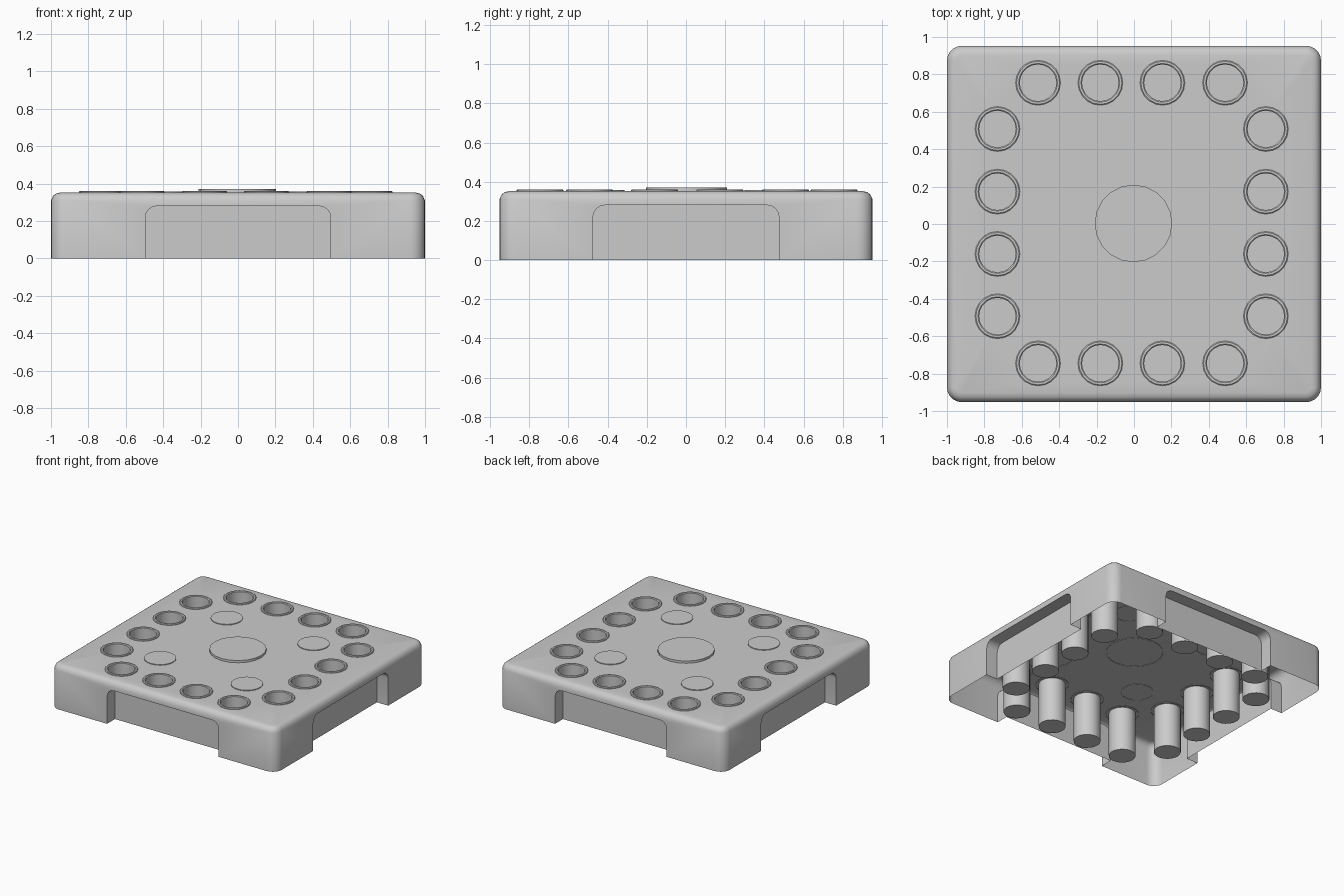
import bpy, bmesh
from math import sin, cos, pi
from mathutils import Matrix, Vector

if "Cube" in bpy.data.objects:
    bpy.data.objects.remove(bpy.data.objects["Cube"])

HX, HY, R, N = 1.0, 0.953, 0.08, 5      # half sizes, corner radius, corner segments
WALL_Z, TOP_Z = 0.31, 0.352
CUP_R, SIDES = 0.098, 20


def finish(name, bm, recalc=True):
    bmesh.ops.remove_doubles(bm, verts=bm.verts, dist=1e-4)
    if recalc:
        bmesh.ops.recalc_face_normals(bm, faces=bm.faces)
    me = bpy.data.meshes.new(name)
    bm.to_mesh(me)
    bm.free()
    ob = bpy.data.objects.new(name, me)
    bpy.context.collection.objects.link(ob)
    bpy.ops.object.select_all(action='DESELECT')
    ob.select_set(True)
    bpy.context.view_layer.objects.active = ob
    bpy.ops.object.shade_smooth_by_angle(angle=0.6)
    return ob


def ring(bm, inset, z):
    """Rounded rectangle loop of vertices."""
    out = []
    for k, (sx, sy) in enumerate([(1, 1), (-1, 1), (-1, -1), (1, -1)]):
        for i in range(N + 1):
            a = (k + i / N) * pi / 2
            out.append(bm.verts.new((sx * (HX - R) + (R - inset) * cos(a),
                                     sy * (HY - R) + (R - inset) * sin(a), z)))
    return out


def arch(a, h=0.28, r=0.06):
    """Recess outline: upright sides, rounded upper corners."""
    left = [(-a, 0)] + [(-a + r - r * cos(t * pi / 8), h - r + r * sin(t * pi / 8))
                        for t in range(5)]
    return left + [(-u, z) for u, z in reversed(left)]


def circle(cx, cy, r, z):
    return [Vector((cx + r * cos(2 * pi * i / SIDES), cy + r * sin(2 * pi * i / SIDES), z))
            for i in range(SIDES)]


def lathe(bm, cx, cy, profile):
    """Revolve (radius, z) points about an upright axis and cap the last ring."""
    rows = [[bm.verts.new(p) for p in circle(cx, cy, r, z)] for r, z in profile]
    for a, b in zip(rows, rows[1:]):
        for i in range(SIDES):
            j = (i + 1) % SIDES
            bm.faces.new((a[i], a[j], b[j], b[i]))
    bm.faces.new(rows[-1])


# Cup positions around the border
cups = [(x, y) for y in (0.755, -0.745) for x in (-0.513, -0.18, 0.152, 0.487)]
cups += [(x, y) for x in (-0.73, 0.705) for y in (0.508, 0.173, -0.16, -0.493)]

# Housing: rounded corners and top edge
bm = bmesh.new()
rings = [ring(bm, i, z) for i, z in
         [(0, 0), (0, WALL_Z), (0.012, 0.335), (0.028, 0.347), (0.05, TOP_Z)]]
count = len(rings[0])
for level, (lo, hi) in enumerate(zip(rings, rings[1:])):
    for i in range(count):
        if level == 0 and i % (N + 1) == N:
            continue                      # flat walls are built below
        j = (i + 1) % count
        bm.faces.new((lo[i], lo[j], hi[j], hi[i]))

# Housing: four flat walls, each with a recessed arched panel
for k in range(4):
    half, dist, a = (HX - R, HY, 0.495) if k % 2 == 0 else (HY - R, HX, 0.475)
    rot = Matrix.Rotation(k * pi / 2, 3, 'Z')

    def put(pts, depth):
        return [bm.verts.new(rot @ Vector((u, depth - dist, z))) for u, z in pts]

    outline = arch(a)
    bm.faces.new(put([(-half, 0)] + outline + [(half, 0), (half, WALL_Z), (-half, WALL_Z)], 0))
    front, back = put(outline, 0), put(outline, 0.1)
    for i in range(len(outline) - 1):
        bm.faces.new((front[i], front[i + 1], back[i + 1], back[i]))
    bm.faces.new(back)

# Housing: top plate with a hole for every cup
edges = [bm.edges.get((rings[-1][i], rings[-1][(i + 1) % count])) for i in range(count)]
for x, y in cups:
    vs = [bm.verts.new(p) for p in circle(x, y, CUP_R, TOP_Z)]
    edges += [bm.edges.new((vs[i], vs[(i + 1) % SIDES])) for i in range(SIDES)]
bmesh.ops.triangle_fill(bm, edges=edges, use_beauty=True, normal=(0, 0, 1))
finish("housing", bm)

# Cups: raised rim and a deep closed tube
bm = bmesh.new()
for x, y in cups:
    lathe(bm, x, y, [(0.12, TOP_Z - 0.004), (0.12, 0.357), (0.115, 0.361),
                     (0.104, 0.361), (CUP_R, 0.356), (CUP_R, 0.0)])
finish("cups", bm)

# Raised discs: one large in the middle, four small around it
bm = bmesh.new()
lathe(bm, -0.003, 0.003, [(0.207, TOP_Z - 0.003), (0.207, 0.37)])
finish("centre_disc", bm)
bm = bmesh.new()
for x in (-0.39, 0.38):
    for y in (0.415, -0.43):
        lathe(bm, x, y, [(0.117, TOP_Z - 0.003), (0.117, 0.358)])
finish("small_discs", bm)
